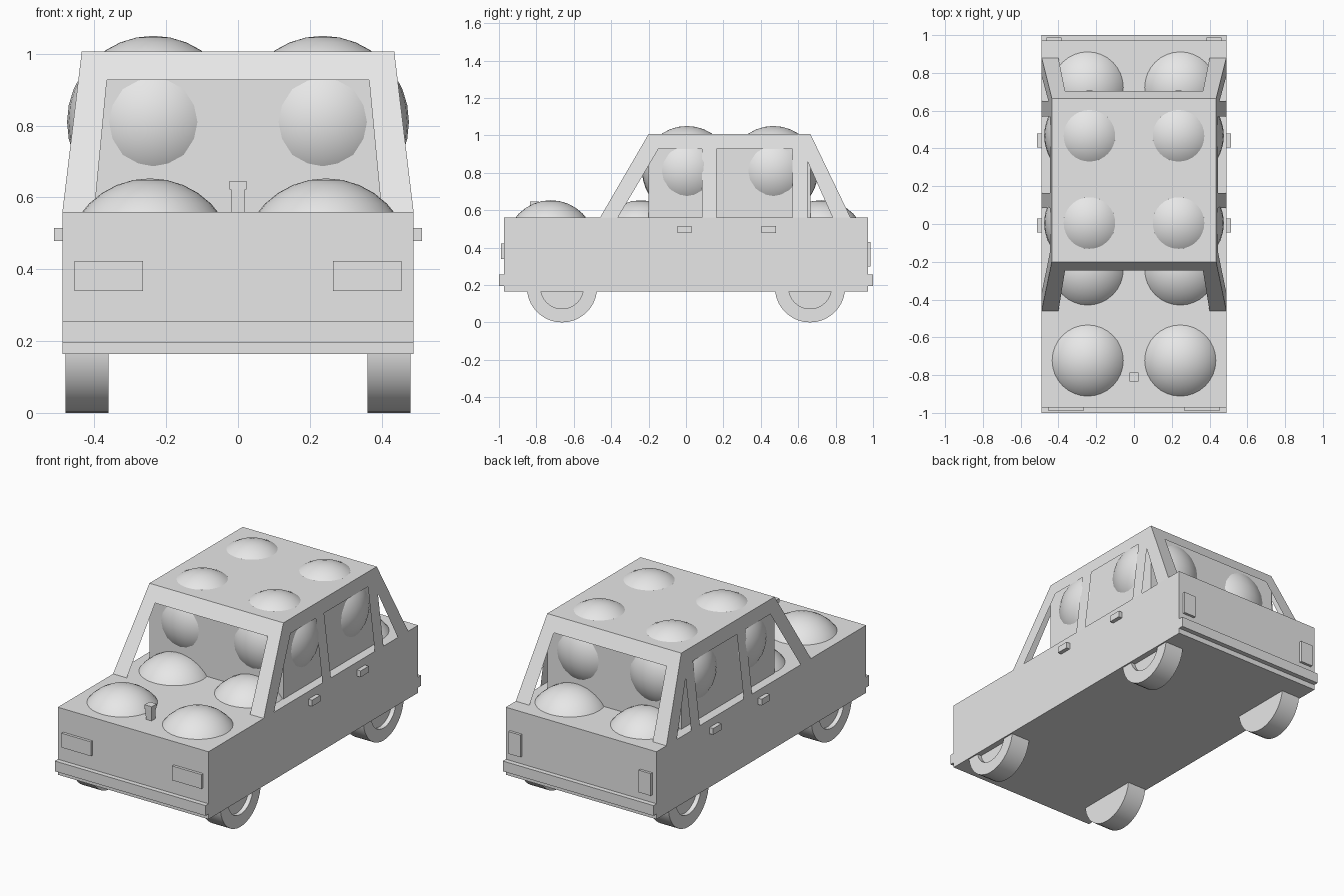
import bpy, bmesh, math
from mathutils import Vector

if "Cube" in bpy.data.objects:
    bpy.data.objects.remove(bpy.data.objects["Cube"])

grey = bpy.data.materials.new("plain grey")
grey.diffuse_color = (0.8, 0.8, 0.8, 1)
grey.use_nodes = True
grey.node_tree.nodes["Principled BSDF"].inputs["Base Color"].default_value = grey.diffuse_color

BASE, TOP = 0.56, 1.007      # cabin bottom and roof heights


def finish(name, bm):
    me = bpy.data.meshes.new(name)
    bm.to_mesh(me)
    bm.free()
    ob = bpy.data.objects.new(name, me)
    bpy.context.collection.objects.link(ob)
    me.materials.append(grey)
    return ob


def box(name, x, y, z, top_scale=1.0):
    """Box from three (low, high) ranges, optionally flared at the top."""
    bm = bmesh.new()
    bmesh.ops.create_cube(bm, size=1)
    for v in bm.verts:
        s = top_scale if v.co.z > 0 else 1
        v.co = Vector(((x[0] + x[1]) / 2 + v.co.x * s * (x[1] - x[0]),
                       (y[0] + y[1]) / 2 + v.co.y * s * (y[1] - y[0]),
                       (z[0] + z[1]) / 2 + v.co.z * (z[1] - z[0])))
    return finish(name, bm)


def sheet(name, points, outward):
    """One flat panel whose normal points outward."""
    bm = bmesh.new()
    f = bm.faces.new([bm.verts.new(p) for p in points])
    f.normal_update()
    if f.normal.dot(Vector(outward)) < 0:
        f.normal_flip()
    return finish(name, bm)


def ball(name, x, y, z):
    bm = bmesh.new()
    bmesh.ops.create_uvsphere(bm, u_segments=32, v_segments=16, radius=0.24)
    for v in bm.verts:
        v.co += Vector((x, y, z))
    for f in bm.faces:
        f.smooth = True
    return finish(name, bm)


def wheel(name, side, y):
    """Lathe a tyre profile (radius, x) with a recessed hub."""
    bm = bmesh.new()
    prof = [(0.0, 0.36), (0.188, 0.36), (0.188, 0.481), (0.115, 0.481),
            (0.115, 0.455), (0.0, 0.455)]
    vs = [bm.verts.new((side * x, y, 0.188 + r)) for r, x in prof]
    es = [bm.edges.new(p) for p in zip(vs, vs[1:])]
    bmesh.ops.spin(bm, geom=vs + es, cent=(0, y, 0.188), axis=(1, 0, 0),
                   angle=math.tau, steps=40)
    bmesh.ops.remove_doubles(bm, verts=bm.verts, dist=1e-4)
    bmesh.ops.recalc_face_normals(bm, faces=bm.faces)
    for f in bm.faces:
        f.smooth = abs(f.normal.x) < 0.5
    for e in bm.edges:
        if len(e.link_faces) == 2 and e.calc_face_angle(0) > 0.6:
            e.smooth = False
    return finish(name, bm)


# Body, inner cabin block and bumpers
box("body", (-0.489, 0.489), (-0.972, 0.972), (0.164, BASE))
box("cabin_block", (-0.435, 0.435), (-0.2, 0.665), (BASE - 0.01, TOP))
box("front_bumper", (-0.489, 0.489), (-1, -0.97), (0.195, 0.255))
box("rear_bumper", (-0.489, 0.489), (0.97, 1), (0.195, 0.255))
box("hood_ornament", (-0.018, 0.018), (-0.828, -0.792), (BASE - 0.005, 0.622), 1.1)
box("hood_ornament_cap", (-0.023, 0.023), (-0.833, -0.787), (0.622, 0.646))

# Cabin side panels: outline with door and quarter window notches (y, z)
side_outline = [(-0.46, BASE), (-0.2, TOP), (0.665, TOP), (0.88, BASE),
                (0.784, BASE), (0.65, 0.86), (0.65, BASE), (0.57, BASE),
                (0.57, 0.928), (0.163, 0.928), (0.163, BASE), (0.085, BASE),
                (0.085, 0.928), (-0.147, 0.928), (-0.365, BASE)]


def lean(z, low, high):
    return low + (high - low) * (z - BASE) / (TOP - BASE)


for s, tag in ((-1, "left"), (1, "right")):
    sheet(tag + "_cabin_side",
          [(s * lean(z, 0.489, 0.435), y, z) for y, z in side_outline], (s, 0, 0))

# Windscreen and rear window frames (x, z)
frame = [(-0.489, BASE), (-0.435, TOP), (0.435, TOP), (0.489, BASE),
         (0.4, BASE), (0.365, 0.927), (-0.365, 0.927), (-0.4, BASE)]
for name, low, high, d in (("windscreen_frame", -0.46, -0.2, -1),
                           ("rear_window_frame", 0.88, 0.665, 1)):
    sheet(name, [(x, lean(z, low, high), z) for x, z in frame], (0, d, 0))

for s, tag in ((-1, "left"), (1, "right")):
    # Lamps
    lamp = sorted((s * 0.264, s * 0.455))
    box(tag + "_headlight", lamp, (-0.988, -0.97), (0.339, 0.423))
    box(tag + "_tail_light", sorted((s * 0.383, s * 0.462)), (0.97, 0.987), (0.3, 0.43))
    # Door handles
    for i, y in enumerate((-0.045, 0.405)):
        box(f"{tag}_door_handle_{i}", sorted((s * 0.48, s * 0.513)),
            (y, y + 0.075), (0.478, 0.515))
    # Wheels
    for pos, y in (("front", -0.663), ("rear", 0.663)):
        wheel(f"{tag}_{pos}_wheel", s, y)
    # Balls poking through the body and the cabin block
    for i, y in enumerate((-0.723, -0.241, 0.241, 0.723)):
        ball(f"{tag}_body_ball_{i}", s * 0.245, y, 0.413)
    for i, y in enumerate((0.005, 0.467)):
        ball(f"{tag}_cabin_ball_{i}", s * 0.236, y, 0.81)
